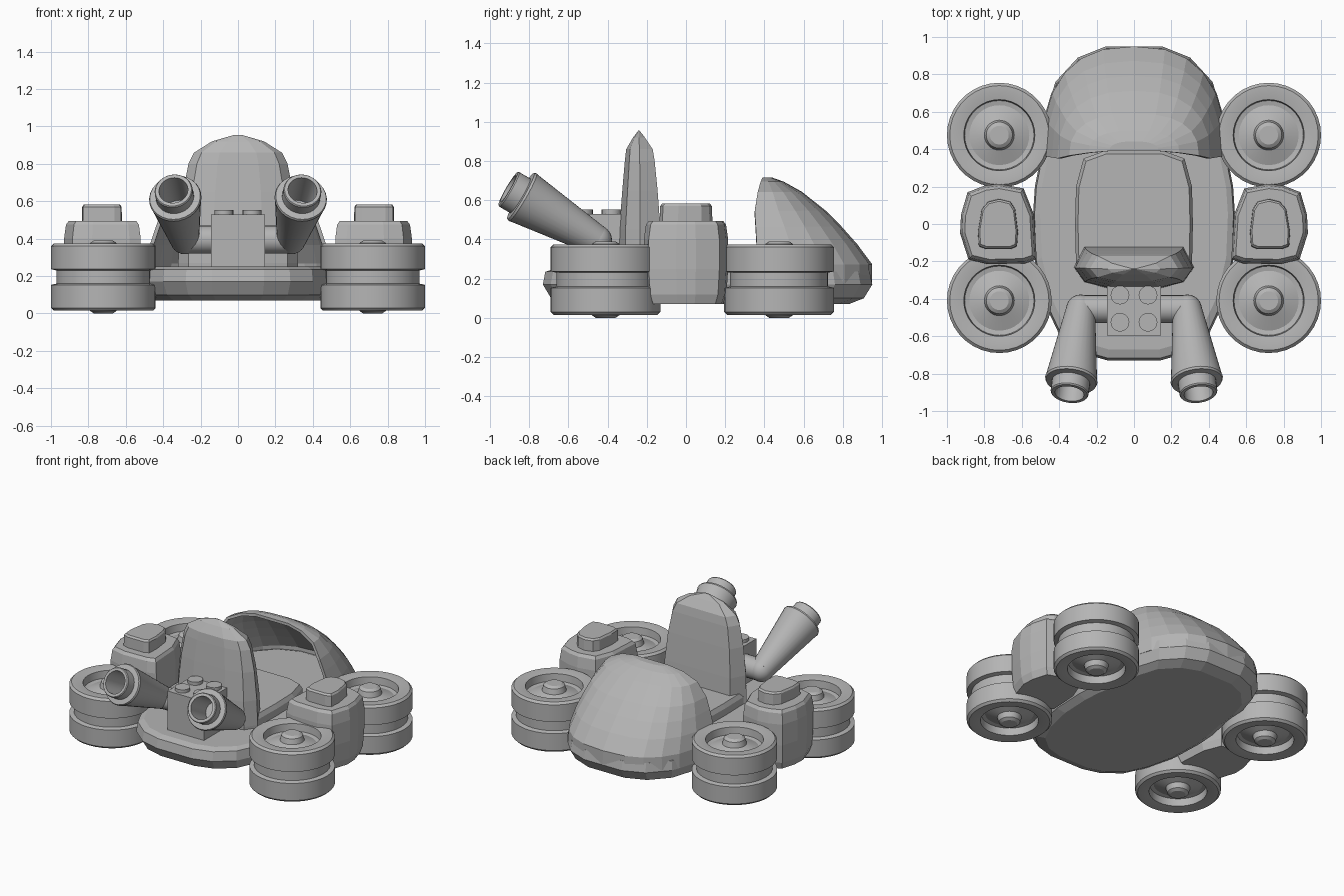
import bpy, bmesh, math
from mathutils import Vector, Matrix

if "Cube" in bpy.data.objects:
    bpy.data.objects.remove(bpy.data.objects["Cube"])

grey = bpy.data.materials.new("light grey")
grey.diffuse_color = (0.46, 0.46, 0.46, 1)
grey.use_nodes = True
grey.node_tree.nodes["Principled BSDF"].inputs["Base Color"].default_value = grey.diffuse_color


def finish(name, bm, smooth=False):
    bmesh.ops.remove_doubles(bm, verts=bm.verts, dist=0.0002)
    bmesh.ops.recalc_face_normals(bm, faces=bm.faces)
    me = bpy.data.meshes.new(name)
    bm.to_mesh(me)
    bm.free()
    me.materials.append(grey)
    ob = bpy.data.objects.new(name, me)
    bpy.context.collection.objects.link(ob)
    if smooth:
        bpy.ops.object.select_all(action='DESELECT')
        ob.select_set(True)
        bpy.context.view_layer.objects.active = ob
        bpy.ops.object.shade_smooth_by_angle(angle=math.radians(30))
    return ob


def loft(name, rings, closed=True, cap_start=True, cap_end=True, smooth=False):
    bm = bmesh.new()
    rows = [[bm.verts.new(p) for p in r] for r in rings]
    n = len(rows[0])
    for a, b in zip(rows, rows[1:]):
        for i in range(n if closed else n - 1):
            j = (i + 1) % n
            bm.faces.new((a[i], a[j], b[j], b[i]))
    if cap_start:
        bm.faces.new(rows[0])
    if cap_end:
        bm.faces.new(rows[-1])
    return finish(name, bm, smooth)


def revolve(name, profile, matrix, n=32):
    rings = [[matrix @ Vector((max(r, 1e-5) * math.cos(2 * math.pi * i / n),
                               max(r, 1e-5) * math.sin(2 * math.pi * i / n), z))
              for i in range(n)] for r, z in profile]
    return loft(name, rings, True, False, False, True)


def layers(outline, centre, levels):
    """Rings of a plan outline scaled about a centre, one per (z, scale)."""
    cx, cy = centre
    return [[(cx + (x - cx) * s, cy + (y - cy) * s, z) for x, y in outline]
            for z, s in levels]


def mirrored(half):
    return half + [(-x, y) for x, y in reversed(half)]


# floor pan
pan = mirrored([(0.14, -0.73), (0.28, -0.69), (0.40, -0.59), (0.48, -0.42), (0.53, -0.2),
                (0.54, 0.05), (0.53, 0.2), (0.49, 0.4), (0.47, 0.6), (0.42, 0.76),
                (0.30, 0.89), (0.15, 0.95)])
loft("floor_pan", layers(pan, (0, 0.1), [(0.07, 0.86), (0.10, 0.95), (0.17, 1.0),
                                         (0.235, 0.985), (0.25, 0.93)]))

# hooped hood shell: z, half width, opening y, rear y
hood_rings = []
for z, w, f, r in [(0.17, 0.485, 0.37, 0.94), (0.27, 0.48, 0.365, 0.94), (0.37, 0.46, 0.36, 0.865),
                   (0.46, 0.43, 0.355, 0.785), (0.54, 0.40, 0.35, 0.705), (0.635, 0.34, 0.365, 0.585),
                   (0.685, 0.24, 0.38, 0.495), (0.705, 0.13, 0.39, 0.44)]:
    ring = []
    for i in range(13):
        t = math.pi * i / 12
        c, s = math.cos(t), max(math.sin(t), 0)
        ring.append((w * math.copysign(abs(c) ** 0.8, c), f + (r - f) * s ** 0.8, z))
    hood_rings.append(ring)
hood = loft("hood", hood_rings, closed=False, cap_start=False)
shell = hood.modifiers.new("shell", 'SOLIDIFY')
shell.thickness = 0.02
shell.offset = 0

# seat cushion
cushion = mirrored([(0.26, -0.30), (0.31, -0.22), (0.315, 0.0), (0.31, 0.2), (0.27, 0.35),
                    (0.16, 0.39)])
loft("seat_cushion", layers(cushion, (0, 0.05), [(0.2, 1.0), (0.30, 1.0), (0.33, 0.95)]))

# seat backrest: cross-sections stacked upward (z, half width, front y, back y)
back = []
for z, w, a, b in [(0.2, 0.32, -0.34, -0.11), (0.27, 0.32, -0.345, -0.12), (0.45, 0.315, -0.34, -0.13),
                   (0.65, 0.295, -0.325, -0.145), (0.80, 0.265, -0.312, -0.16),
                   (0.86, 0.235, -0.305, -0.17), (0.92, 0.14, -0.27, -0.21),
                   (0.955, 0.02, -0.243, -0.237)]:
    m = (a + b) / 2
    q = w * 0.83
    back.append([(-w, m, z), (-q, a + 0.03 * (b - a) / 0.2, z), (-q * 0.5, a, z), (q * 0.5, a, z),
                 (q, a + 0.03 * (b - a) / 0.2, z), (w, m, z), (q, b, z), (-q, b, z)])
loft("seat_backrest", back)

# engine block with studs
loft("engine_block", [[(x, y, z) for x, y in ((-0.145, -0.595), (0.145, -0.595),
                                             (0.145, -0.3), (-0.145, -0.3))] for z in (0.24, 0.53)])
for x in (-0.075, 0.075):
    for y in (-0.38, -0.525):
        revolve("engine_stud", [(0, 0.52), (0.05, 0.52), (0.05, 0.553), (0, 0.553)],
                Matrix.Translation((x, y, 0)), 20)

# wheels lying flat, profile mirrored about mid height
half = [(0, 0.195), (0.05, 0.195), (0.07, 0.182), (0.08, 0.145), (0.16, 0.115), (0.185, 0.12),
        (0.19, 0.172), (0.235, 0.18), (0.265, 0.18), (0.28, 0.165), (0.28, 0.042), (0.25, 0.035)]
wheel = half + [(r, -z) for r, z in reversed(half)]

pod = [(0.52, -0.19), (0.58, -0.21), (0.78, -0.215), (0.885, -0.19), (0.93, -0.05),
       (0.925, 0.05), (0.89, 0.17), (0.80, 0.205), (0.72, 0.215), (0.59, 0.19), (0.535, 0.05)]
cap = [(0.625, -0.12), (0.66, -0.135), (0.79, -0.135), (0.83, -0.12), (0.835, -0.04),
       (0.815, 0.08), (0.78, 0.12), (0.72, 0.135), (0.66, 0.12), (0.635, 0.08), (0.62, -0.04)]

for side, s in (("left", -1), ("right", 1)):
    for place, y in (("rear", 0.475), ("front", -0.41)):
        revolve(f"{place}_{side}_wheel", wheel, Matrix.Translation((s * 0.72, y, 0.195)), 36)

    # side pod and its raised cap
    flip = lambda pts: [(s * x, y) for x, y in pts]
    loft(f"{side}_pod", layers(flip(pod), (s * 0.72, 0),
                               [(0.07, 0.88), (0.12, 0.96), (0.25, 1.0), (0.40, 1.0), (0.475, 0.95), (0.495, 0.88)]))
    loft(f"{side}_pod_cap", layers(flip(cap), (s * 0.73, 0),
                                   [(0.48, 1.0), (0.57, 0.98), (0.582, 0.9)]))

    # exhaust: cross pipe, rounded elbow and flared hollow nozzle
    start, end = Vector((s * 0.285, -0.455, 0.395)), Vector((s * 0.345, -0.905, 0.657))
    revolve(f"{side}_exhaust_pipe", [(0.075, 0), (0.075, 0.285)],
            Matrix.Translation((0, -0.455, 0.395)) @ Matrix.Rotation(s * math.pi / 2, 4, 'Y'), 24)
    ball = [(0.078 * math.sin(math.pi * i / 12), -0.078 * math.cos(math.pi * i / 12))
            for i in range(13)]
    revolve(f"{side}_exhaust_elbow", ball, Matrix.Translation(start), 24)
    aim = Matrix.Translation(start) @ (end - start).to_track_quat('Z', 'Y').to_matrix().to_4x4()
    revolve(f"{side}_exhaust_nozzle",
            [(0, 0), (0.078, 0), (0.138, 0.43), (0.141, 0.44), (0.136, 0.452), (0.102, 0.455),
             (0.102, 0.52), (0.097, 0.527), (0.078, 0.527), (0.07, 0.3), (0, 0.3)], aim, 28)
